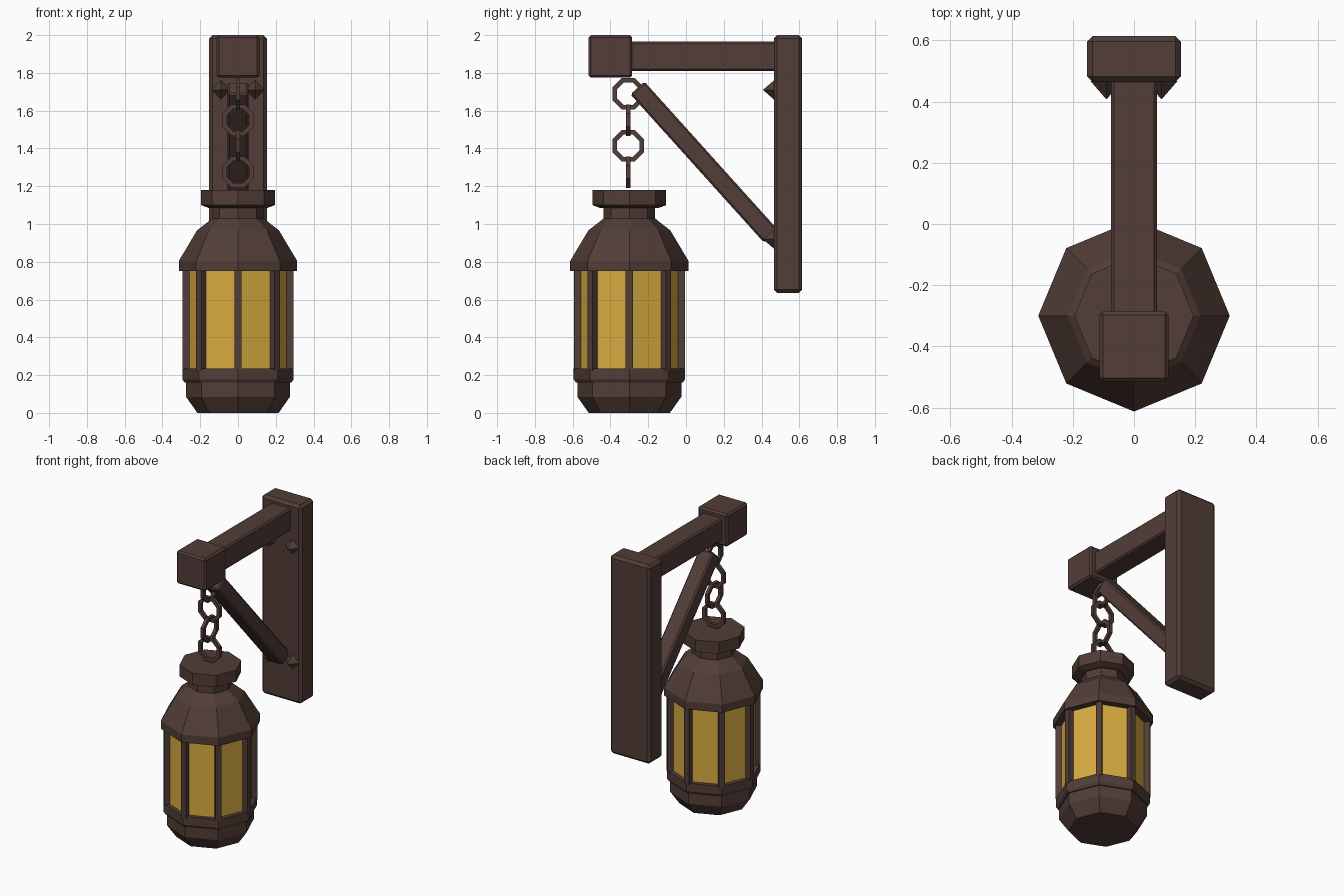
import bpy, bmesh, math
from mathutils import Matrix, Vector

if "Cube" in bpy.data.objects:
    bpy.data.objects.remove(bpy.data.objects["Cube"], do_unlink=True)


def material(name, colour):
    m = bpy.data.materials.new(name)
    m.use_nodes = True
    m.diffuse_color = (*colour, 1)
    m.node_tree.nodes["Principled BSDF"].inputs["Base Color"].default_value = (*colour, 1)
    return m


BROWN = material("dark brown", (0.084, 0.047, 0.038))
AMBER = material("amber glass", (0.68, 0.41, 0.05))
LAMP_Y = -0.30


def finish(name, bm, mat, bevel=0):
    bmesh.ops.recalc_face_normals(bm, faces=bm.faces[:])
    mesh = bpy.data.meshes.new(name)
    bm.to_mesh(mesh)
    bm.free()
    mesh.materials.append(mat)
    obj = bpy.data.objects.new(name, mesh)
    bpy.context.collection.objects.link(obj)
    if bevel:
        mod = obj.modifiers.new("chamfer", "BEVEL")
        mod.width = bevel
        mod.segments = 1
    return obj


def box(name, centre, size, bevel=0, rot=Matrix()):
    bm = bmesh.new()
    bmesh.ops.create_cube(bm, size=1)
    place = Matrix.Translation(centre) @ rot @ Matrix.Diagonal((*size, 1))
    bmesh.ops.transform(bm, matrix=place, verts=bm.verts[:])
    return finish(name, bm, BROWN, bevel)


def lathe(name, profile, mat, place, ring=False, turn=0, sides=8):
    """Sweep (radius, height) points round z; ring joins the profile ends."""
    bm = bmesh.new()
    loops = []
    for r, z in profile:
        angles = [turn + math.tau * i / sides for i in range(sides)]
        loops.append([bm.verts.new((r * math.cos(a), r * math.sin(a), z)) for a in angles])
    pairs = list(zip(loops, loops[1:]))
    if ring:
        pairs.append((loops[-1], loops[0]))
    else:
        bm.faces.new(loops[0])
        bm.faces.new(loops[-1])
    for a, b in pairs:
        for i in range(sides):
            j = (i + 1) % sides
            bm.faces.new((a[i], a[j], b[j], b[i]))
    bmesh.ops.transform(bm, matrix=place, verts=bm.verts[:])
    return finish(name, bm, mat)


# Wall bracket
box("wall_post", (0, 0.54, 1.3175), (0.306, 0.15, 1.365), 0.018)
box("top_arm", (0, 0.09, 1.888), (0.15, 0.78, 0.155), 0.01)
box("arm_end_block", (0, -0.4, 1.8875), (0.226, 0.23, 0.225), 0.012)

# Diagonal brace
start, end = Vector((0, -0.257, 1.72)), Vector((0, 0.45, 0.935))
along = end - start
box("diagonal_brace", (start + end) / 2, (0.11, 0.1, along.length), 0.01,
    Matrix.Rotation(math.atan2(-along.y, along.z), 4, "X"))

# Pyramid nail heads on the wall post
for level, z in (("upper", 1.71), ("lower", 0.92)):
    for side, x in (("left", 0.09), ("right", -0.09)):
        bm = bmesh.new()
        bmesh.ops.create_cone(bm, cap_ends=True, segments=4, radius1=0.052,
                              radius2=0, depth=0.06)
        place = Matrix.Translation((x, 0.437, z)) @ Matrix.Rotation(math.pi / 2, 4, "X")
        bmesh.ops.transform(bm, matrix=place, verts=bm.verts[:])
        finish(f"{level}_{side}_nail", bm, BROWN)

# Chain of alternating eight-sided links
section = [(0.064, -0.011), (0.09, -0.011), (0.09, 0.011), (0.064, 0.011)]
for i, z in enumerate((1.69, 1.55, 1.415, 1.275)):
    spin = Matrix.Rotation(math.pi / 2, 4, "X" if i % 2 else "Y")
    lathe(f"chain_link_{i + 1}", section, BROWN,
          Matrix.Translation((0, LAMP_Y - 0.006, z)) @ spin, True, math.pi / 8)

# Lantern body
lamp = Matrix.Translation((0, LAMP_Y, 0))
lathe("lantern_base", [(0.215, 0), (0.275, 0.085), (0.275, 0.16), (0.283, 0.16),
                       (0.295, 0.178), (0.295, 0.235)], BROWN, lamp)
lathe("lantern_glass", [(0.265, 0.22), (0.265, 0.77)], AMBER, lamp)
lathe("lantern_roof", [(0.313, 0.75), (0.313, 0.805), (0.217, 0.966), (0.148, 1.02),
                       (0.137, 1.03), (0.137, 1.085), (0.155, 1.085), (0.195, 1.1),
                       (0.195, 1.18)], BROWN, lamp)

# Corner bars between the panes
for i in range(8):
    a = math.tau * i / 8
    box(f"corner_bar_{i + 1}", (0.273 * math.cos(a), LAMP_Y + 0.273 * math.sin(a), 0.4925),
        (0.042, 0.038, 0.535), 0, Matrix.Rotation(a, 4, "Z"))
